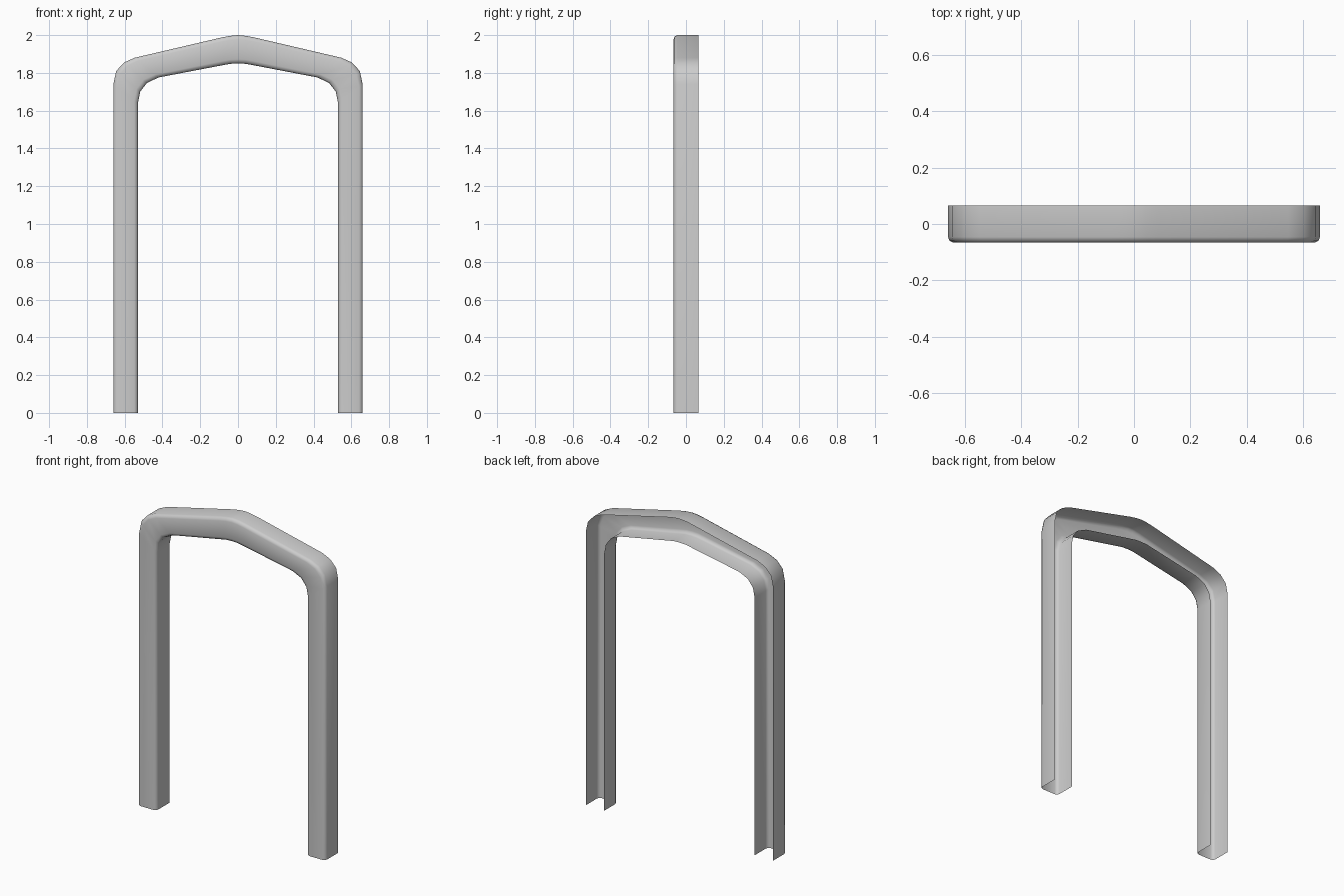
import bpy, bmesh, math

if "Cube" in bpy.data.objects:
    bpy.data.objects.remove(bpy.data.objects["Cube"])

# Right half path: (outer x, outer z, inner x, inner z), foot to just before the ridge
half = [
    (0.66, 0.0, 0.53, 0.0),
    (0.66, 1.74, 0.53, 1.64),
    (0.645, 1.81, 0.518, 1.70),
    (0.603, 1.855, 0.482, 1.747),
    (0.548, 1.88, 0.42, 1.776),
    (0.085, 1.988, 0.085, 1.840),
    (0.042, 1.996, 0.042, 1.848),
]
path = half + [(0, 2.0, 0, 1.85)] + [(-a, b, -c, d) for a, b, c, d in reversed(half)]

# Channel section: (fraction from outer to inner edge, y), open at the back
section = [(0, 0.066), (0, -0.046), (0.045, -0.060), (0.15, -0.066),
           (0.85, -0.066), (0.955, -0.060), (1, -0.046), (1, 0.066)]

# Sweep the section along the arch
bm = bmesh.new()
rows = [[bm.verts.new((ox + (ix - ox) * t, y, oz + (iz - oz) * t)) for t, y in section]
        for ox, oz, ix, iz in path]
for r0, r1 in zip(rows, rows[1:]):
    for i in range(len(section) - 1):
        bm.faces.new((r0[i], r1[i], r1[i + 1], r0[i + 1]))
# Face the shell outward
bm.normal_update()
if sum(f.normal.y * f.calc_area() for f in bm.faces) > 0:
    bmesh.ops.reverse_faces(bm, faces=bm.faces[:])

mesh = bpy.data.meshes.new("door_frame_trim")
bm.to_mesh(mesh)
bm.free()
frame = bpy.data.objects.new("door_frame_trim", mesh)
bpy.context.collection.objects.link(frame)
bpy.context.view_layer.objects.active = frame
frame.select_set(True)
bpy.ops.object.shade_smooth_by_angle(angle=math.radians(50))
